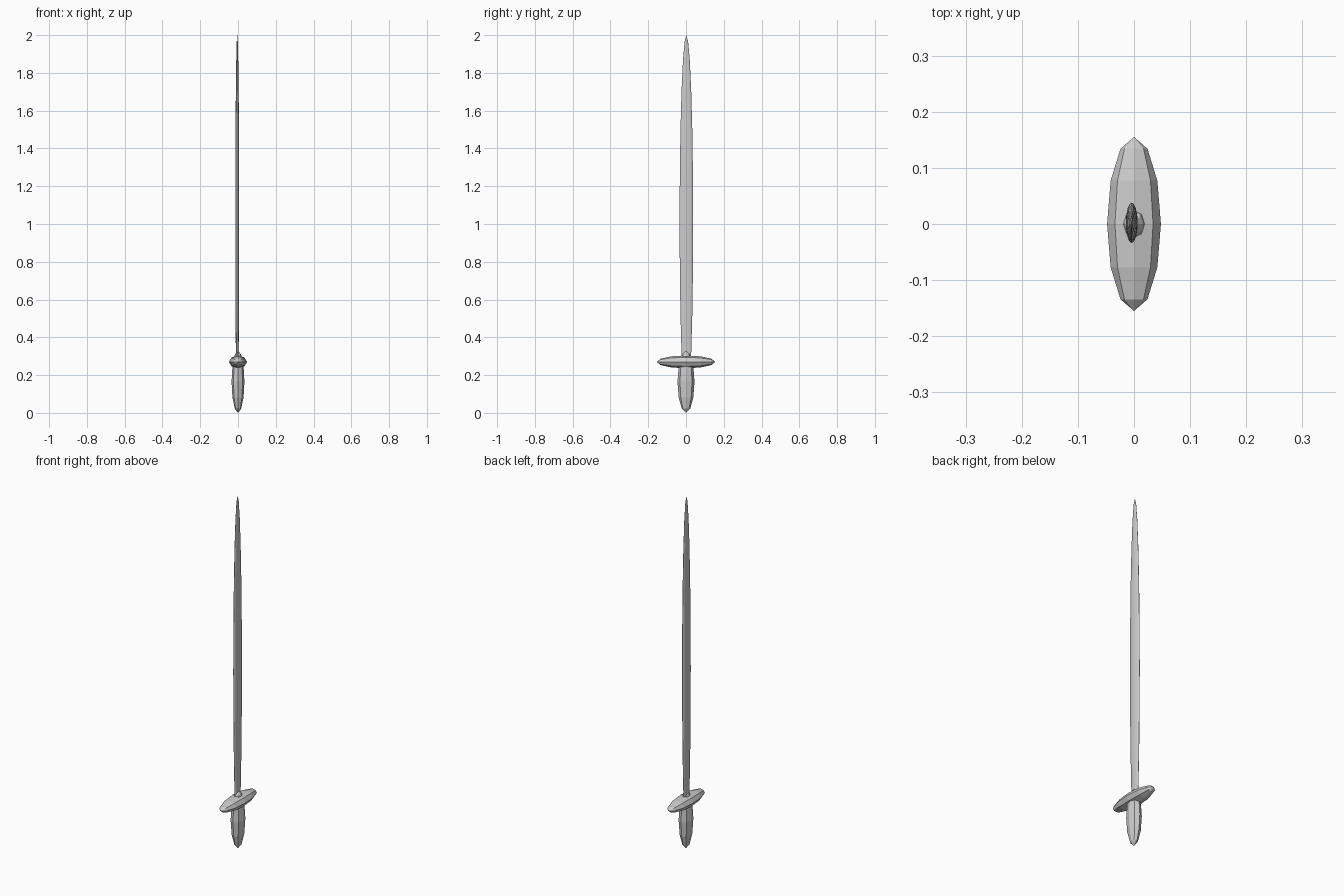
import bpy
import math

if "Cube" in bpy.data.objects:
    bpy.data.objects.remove(bpy.data.objects["Cube"])


def ellipsoid(name, segments, rings, centre, half, pole='Z'):
    """Flat-shaded stretched UV sphere; half = half sizes along x, y, z."""
    bpy.ops.mesh.primitive_uv_sphere_add(segments=segments, ring_count=rings, radius=1)
    ob = bpy.context.object
    ob.name = name
    for v in ob.data.vertices:
        x, y, z = v.co
        if pole == 'Y':
            y, z = z, -y
        v.co = (x * half[0], y * half[1], z * half[2])
    ob.location = centre
    return ob


# Handle
ellipsoid("grip", 8, 6, (0, 0, 0.165), (0.034, 0.045, 0.165))

# Crossguard, long axis along y
ellipsoid("crossguard", 8, 6, (0, 0, 0.27), (0.048, 0.155, 0.034), pole='Y')

# Long flat blade, its tang hidden inside the handle
ellipsoid("blade", 16, 12, (-0.004, 0.002, 1.01), (0.0105, 0.036, 0.99))
